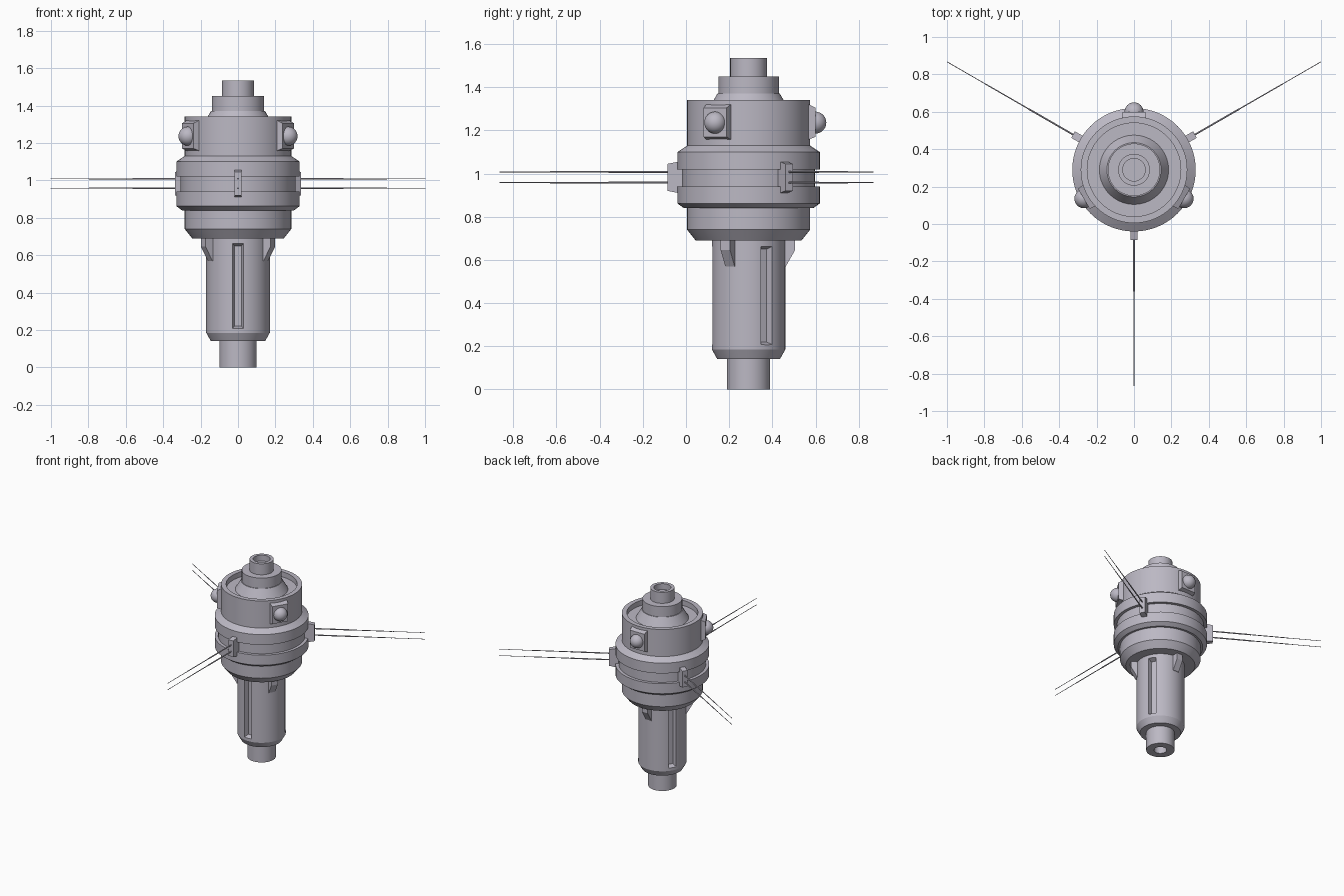
import bpy, bmesh
from math import radians, sin, cos, pi
from mathutils import Matrix, Vector

if "Cube" in bpy.data.objects:
    bpy.data.objects.remove(bpy.data.objects["Cube"])

AXIS = Vector((0, 0.29, 0))
POD_ANGLES = {"back": 90, "right": 210, "left": -30}
ROD_ANGLES = {"front": -90, "left": 30, "right": 150}

metal = bpy.data.materials.new("lavender grey metal")
metal.use_nodes = True
metal.diffuse_color = (0.50, 0.48, 0.55, 1)
metal.node_tree.nodes["Principled BSDF"].inputs["Base Color"].default_value = metal.diffuse_color


def finish(name, bm, angle=0, smooth=True):
    """Turn a bmesh built around the origin into an object turned about the body axis."""
    bmesh.ops.recalc_face_normals(bm, faces=bm.faces)
    bm.transform(Matrix.Translation(AXIS) @ Matrix.Rotation(radians(angle), 4, 'Z'))
    mesh = bpy.data.meshes.new(name)
    bm.to_mesh(mesh)
    bm.free()
    mesh.materials.append(metal)
    obj = bpy.data.objects.new(name, mesh)
    bpy.context.collection.objects.link(obj)
    if smooth:
        smooth_by_angle(obj)
    return obj


def smooth_by_angle(obj):
    bpy.ops.object.select_all(action='DESELECT')
    obj.select_set(True)
    bpy.context.view_layer.objects.active = obj
    bpy.ops.object.shade_smooth_by_angle(angle=radians(25))


def lathe(profile, segments):
    """Closed solid from (radius, height) points, both ends on the axis."""
    bm = bmesh.new()
    rings = []
    for r, z in profile:
        if r == 0:
            rings.append([bm.verts.new((0, 0, z))] * segments)
        else:
            rings.append([bm.verts.new((r * cos(2 * pi * i / segments), r * sin(2 * pi * i / segments), z))
                          for i in range(segments)])
    for a, b in zip(rings, rings[1:]):
        for i in range(segments):
            j = (i + 1) % segments
            bm.faces.new(list(dict.fromkeys((a[i], a[j], b[j], b[i]))))
    return bm


def tapered_block(inner, outer):
    """Block along +x; each end is (distance, half width, low z, high z)."""
    bm = bmesh.new()
    for d, w, low, high in (inner, outer):
        for y in (-w, w):
            for z in (low, high):
                bm.verts.new((d, y, z))
    bmesh.ops.convex_hull(bm, input=bm.verts)
    bmesh.ops.dissolve_limit(bm, angle_limit=0.01, verts=bm.verts, edges=bm.edges)
    return bm


# Turned body: tail, shaft, collars, rimmed drum and stepped cap
profile = [
    (0, 0.06), (0.045, 0.06), (0.045, 0), (0.10, 0), (0.10, 0.14), (0.145, 0.14),
    (0.17, 0.185), (0.17, 0.69), (0.245, 0.69), (0.285, 0.74), (0.285, 0.84),
    (0.30, 0.84), (0.33, 0.862), (0.33, 0.94), (0.307, 0.94), (0.307, 1.02),
    (0.33, 1.02), (0.33, 1.10), (0.285, 1.13), (0.285, 1.34), (0.25, 1.34),
    (0.25, 1.30), (0.185, 1.30), (0.145, 1.37), (0.14, 1.37), (0.14, 1.45),
    (0.085, 1.45), (0.085, 1.535), (0.06, 1.535), (0.06, 1.49), (0, 1.49),
]
body = finish("body", lathe(profile, 64), smooth=False)

# Long recesses cut into the shaft
for side, angle in ROD_ANGLES.items():
    cutter = finish("slot_cutter_" + side,
                    tapered_block((0.135, 0.018, 0.22, 0.65), (0.175, 0.032, 0.205, 0.665)), angle, False)
    cutter.hide_render = True
    cut = body.modifiers.new("slot", 'BOOLEAN')
    cut.operation = 'DIFFERENCE'
    cut.solver = 'EXACT'
    cut.object = cutter
    bpy.context.view_layer.objects.active = body
    bpy.ops.object.modifier_apply(modifier=cut.name)
    bpy.data.objects.remove(cutter)
smooth_by_angle(body)

# Sensor pods on the drum, gussets under the collar
for side, angle in POD_ANGLES.items():
    finish("pod_plate_" + side,
           tapered_block((0.27, 0.066, 1.155, 1.325), (0.31, 0.062, 1.17, 1.305)), angle, False)
    dome = bmesh.new()
    bmesh.ops.create_uvsphere(dome, u_segments=32, v_segments=16, radius=0.051)
    dome.transform(Matrix.Translation((0.309, 0, 1.236)))
    finish("pod_dome_" + side, dome, angle)

    gusset = bmesh.new()
    side_face = gusset.faces.new([gusset.verts.new((d, -0.025, z)) for d, z in
                                  ((0.15, 0.57), (0.172, 0.57), (0.215, 0.645), (0.215, 0.70), (0.15, 0.70))])
    ext = bmesh.ops.extrude_face_region(gusset, geom=[side_face], use_keep_orig=True)
    bmesh.ops.translate(gusset, vec=(0, 0.05, 0),
                        verts=[v for v in ext["geom"] if isinstance(v, bmesh.types.BMVert)])
    finish("gusset_" + side, gusset, angle, False)

# Aerial brackets, each with a pair of telescopic rods
for side, angle in ROD_ANGLES.items():
    finish("aerial_bracket_" + side,
           tapered_block((0.30, 0.02, 0.905, 1.06), (0.376, 0.02, 0.92, 1.045)), angle, False)
    for level, z in (("lower", 0.958), ("upper", 1.008)):
        rod = lathe([(0, 0.36), (0.0045, 0.36), (0.0045, 0.65), (0.003, 0.65), (0.003, 0.92),
                     (0.002, 0.92), (0.002, 1.155), (0, 1.155)], 8)
        rod.transform(Matrix.Translation((0, 0, z)) @ Matrix.Rotation(pi / 2, 4, 'Y'))
        finish(f"aerial_rod_{level}_{side}", rod, angle)
